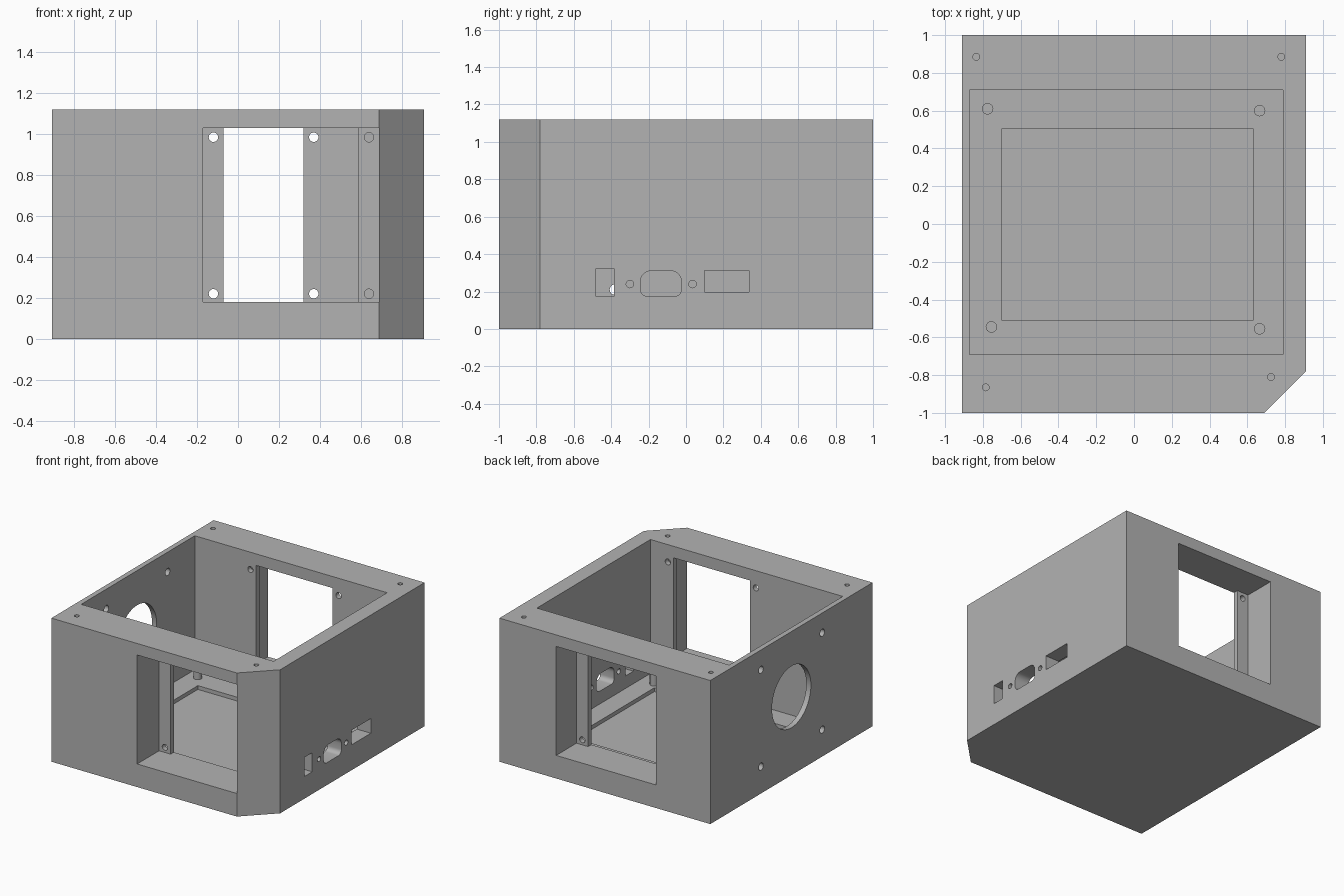
import bpy, bmesh, math
from mathutils import Vector

if "Cube" in bpy.data.objects:
    bpy.data.objects.remove(bpy.data.objects["Cube"])

X, H = 0.91, 1.12          # half width, height (half depth is 1)
FLOOR, RECESS = 0.075, 0.045

grey = bpy.data.materials.new("light grey")
grey.diffuse_color = (0.45, 0.45, 0.45, 1)
grey.use_nodes = True
grey.node_tree.nodes["Principled BSDF"].inputs["Base Color"].default_value = grey.diffuse_color


def prism(name, pts, axis, lo, hi):
    """Extrude a 2D outline along an axis: x uses (y, z), y uses (x, z), z uses (x, y)."""
    place = {'x': lambda a, b, t: (t, a, b),
             'y': lambda a, b, t: (a, t, b),
             'z': lambda a, b, t: (a, b, t)}[axis]
    bm = bmesh.new()
    face = bm.faces.new([bm.verts.new(place(a, b, lo)) for a, b in pts])
    ext = bmesh.ops.extrude_face_region(bm, geom=[face])
    move = Vector(place(0, 0, hi - lo))
    bmesh.ops.translate(bm, vec=move,
                        verts=[g for g in ext['geom'] if isinstance(g, bmesh.types.BMVert)])
    bmesh.ops.recalc_face_normals(bm, faces=bm.faces)
    mesh = bpy.data.meshes.new(name)
    bm.to_mesh(mesh)
    bm.free()
    mesh.materials.append(grey)
    ob = bpy.data.objects.new(name, mesh)
    bpy.context.collection.objects.link(ob)
    return ob


def rect(a0, a1, b0, b1):
    return [(a0, b0), (a1, b0), (a1, b1), (a0, b1)]


def circle(a, b, r, n=32):
    return [(a + r * math.cos(2 * math.pi * i / n),
             b + r * math.sin(2 * math.pi * i / n)) for i in range(n)]


def rounded(a0, a1, b0, b1, r_low, r_top, n=6):
    pts = []
    corners = [(a0 + r_low, b0 + r_low, r_low, 180), (a1 - r_low, b0 + r_low, r_low, 270),
               (a1 - r_top, b1 - r_top, r_top, 0), (a0 + r_top, b1 - r_top, r_top, 90)]
    for a, b, r, start in corners:
        for i in range(n + 1):
            t = math.radians(start + 90 * i / n)
            pts.append((a + r * math.cos(t), b + r * math.sin(t)))
    return pts


# Enclosure block with one cut corner
body = prism("enclosure", [(-X, -1), (0.69, -1), (X, -0.78), (X, 1), (-X, 1)], 'z', 0, H)


def cut(pts, axis, lo, hi):
    cutter = prism("cutter", pts, axis, lo, hi)
    cutter.hide_render = True
    mod = body.modifiers.new("cut", 'BOOLEAN')
    mod.operation, mod.solver, mod.object = 'DIFFERENCE', 'EXACT', cutter
    bpy.context.view_layer.objects.active = body
    bpy.ops.object.modifier_apply(modifier=mod.name)
    bpy.data.objects.remove(cutter)


# Open cavity and floor recess
cut(rect(-0.87, 0.79, -0.69, 0.71), 'z', FLOOR, H + 0.1)
cut(rect(-0.70, 0.63, -0.51, 0.505), 'z', RECESS, 0.3)

# Front and back windows: deep pocket, opening between two mounting strips, strip holes
for x0, x1, pocket, opening in ((-0.17, 0.69, (-1.1, -0.73), (-0.8, -0.6)),
                                (-0.44, 0.42, (0.75, 1.1), (0.6, 0.8))):
    cut(rect(x0, x1, 0.18, 1.03), 'y', *pocket)
    cut(rect(x0 + 0.10, x1 - 0.10, 0.18, 1.03), 'y', *opening)
    for x in (x0 + 0.05, x1 - 0.05):
        for z in (0.22, 0.985):
            cut(circle(x, z, 0.023, 24), 'y', *opening)

# Left wall: round vent and four screw holes
cut(circle(0, 0.61, 0.24, 64), 'x', -1, -0.8)
for y in (-0.38, 0.375):
    for z in (0.21, 0.965):
        cut(circle(y, z, 0.028, 24), 'x', -1, -0.8)

# Right wall: connector cut-outs
for outline in (rect(-0.48, -0.385, 0.173, 0.322),
                circle(-0.30, 0.24, 0.02, 24),
                rounded(-0.243, -0.025, 0.175, 0.31, 0.035, 0.055),
                circle(0.035, 0.24, 0.02, 24),
                rect(0.10, 0.337, 0.198, 0.312)):
    cut(outline, 'x', 0.7, 1)

# Lid screw holes in the rim
for x, y in ((-0.835, 0.885), (0.78, 0.885), (-0.785, -0.865), (0.725, -0.81)):
    cut(circle(x, y, 0.018, 24), 'z', H - 0.25, H + 0.1)

# Standoffs on the floor
posts = [prism("standoff", circle(x, y, 0.03, 24), 'z', FLOOR - 0.01, 0.17)
         for x, y in ((-0.775, 0.61), (0.665, 0.60), (-0.755, -0.545), (0.665, -0.555))]

bpy.ops.object.select_all(action='DESELECT')
for ob in [body] + posts:
    ob.select_set(True)
bpy.ops.object.shade_smooth_by_angle(angle=math.radians(30))
